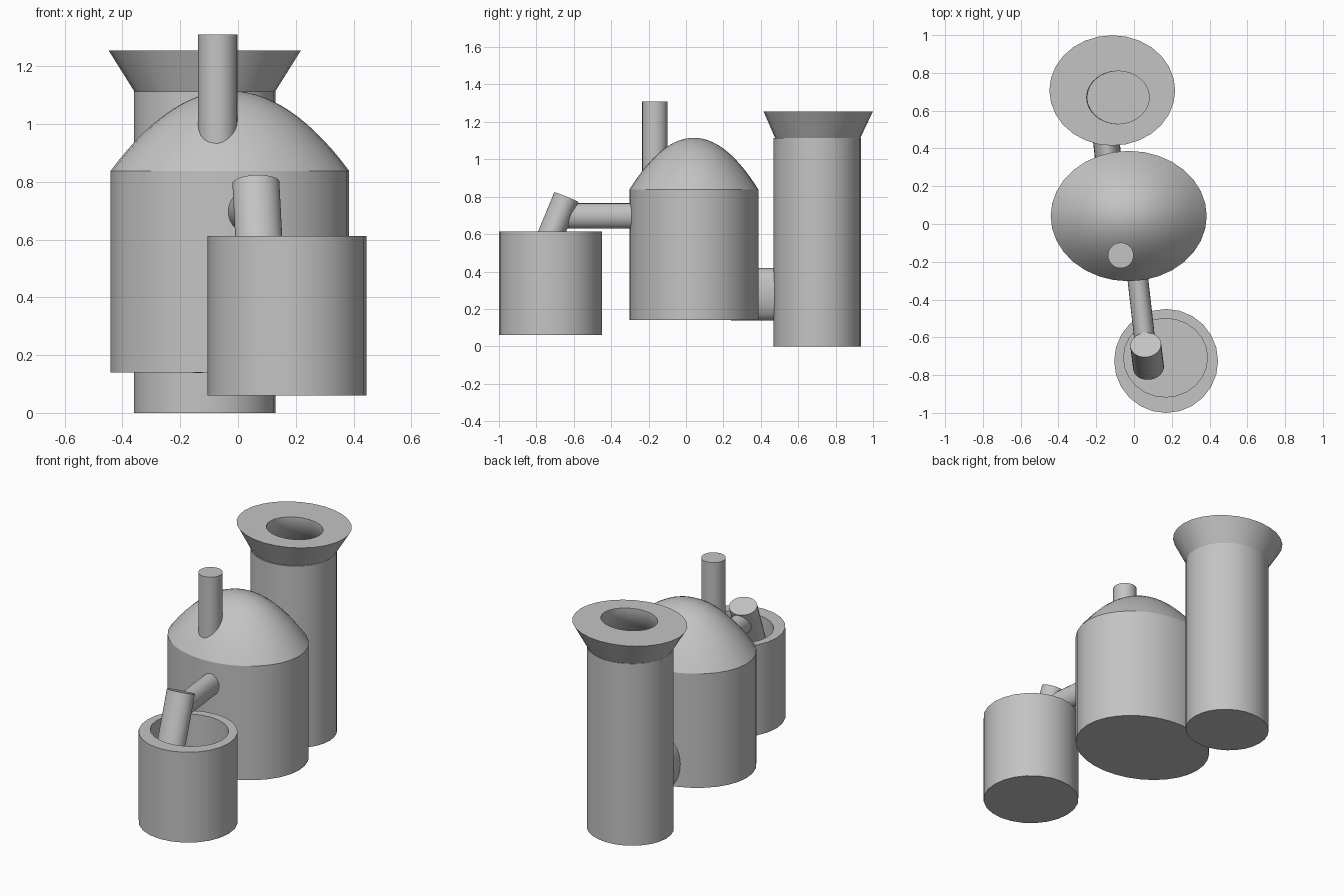
import bpy, bmesh, math
from mathutils import Vector

cube = bpy.data.objects.get("Cube")
if cube:
    bpy.data.objects.remove(cube, do_unlink=True)

grey = bpy.data.materials.new("plain_grey")
grey.use_nodes = True
colour = (0.55, 0.55, 0.55, 1)
grey.diffuse_color = colour
grey.node_tree.nodes["Principled BSDF"].inputs["Base Color"].default_value = colour


def finish(name, bm):
    bmesh.ops.recalc_face_normals(bm, faces=bm.faces)
    mesh = bpy.data.meshes.new(name)
    bm.to_mesh(mesh)
    bm.free()
    mesh.materials.append(grey)
    obj = bpy.data.objects.new(name, mesh)
    bpy.context.collection.objects.link(obj)
    bpy.ops.object.select_all(action='DESELECT')
    obj.select_set(True)
    bpy.context.view_layer.objects.active = obj
    bpy.ops.object.shade_smooth_by_angle(angle=math.radians(35))
    return obj


def loft(name, rings, sides=24):
    """Skin a stack of elliptical rings (x, y, z, radius x, radius y), capped at both ends."""
    bm = bmesh.new()
    loops = []
    for x, y, z, rx, ry in rings:
        angles = [2 * math.pi * i / sides for i in range(sides)]
        loops.append([bm.verts.new((x + rx * math.cos(a), y + ry * math.sin(a), z))
                      for a in angles])
    for low, high in zip(loops, loops[1:]):
        for i in range(sides):
            j = (i + 1) % sides
            bm.faces.new((low[i], low[j], high[j], high[i]))
    bm.faces.new(loops[0])
    bm.faces.new(loops[-1])
    return finish(name, bm)


def pipe(name, start, end, width, height, sides=24):
    """Straight elliptical pipe between two points."""
    start, end = Vector(start), Vector(end)
    axis = end - start
    bm = bmesh.new()
    bmesh.ops.create_cone(bm, cap_ends=True, segments=sides, radius1=1, radius2=1,
                          depth=axis.length)
    bmesh.ops.scale(bm, vec=(width, height, 1), verts=bm.verts)
    obj = finish(name, bm)
    obj.location = (start + end) / 2
    obj.rotation_euler = axis.to_track_quat('Z', 'Y').to_euler()
    return obj


# Oval boiler with a parabolic dome
bx, by, brx, bry = -0.028, 0.042, 0.413, 0.345
loft("boiler_body", [(bx, by, 0.14, brx, bry), (bx, by, 0.838, brx, bry)], 32)
steps = 14
dome = []
for i in range(steps + 1):
    t = max(1 - i / steps, 0.01)
    dome.append((bx, by, 0.838 + 0.277 * (1 - t * t), brx * t, bry * t))
loft("boiler_dome", dome, 32)

# Chimney rising from the dome
pipe("chimney", (-0.07, -0.166, 0.85), (-0.07, -0.166, 1.31), 0.068, 0.068)

# Tall tower with a flared, hollow collar
loft("tower", [(-0.115, 0.702, 0, 0.245, 0.233),
               (-0.115, 0.702, 1.113, 0.245, 0.233),
               (-0.083, 0.67, 1.113, 0.166, 0.14),
               (-0.081, 0.67, 0.6, 0.166, 0.14)], 28)
loft("collar", [(-0.083, 0.67, 1.11, 0.166, 0.14),
                (-0.115, 0.704, 1.11, 0.242, 0.226),
                (-0.115, 0.707, 1.255, 0.333, 0.292),
                (-0.085, 0.67, 1.255, 0.166, 0.14),
                (-0.083, 0.67, 1.11, 0.166, 0.14)], 28)
# Open the collar so that its hole runs on into the tower
collar = bpy.data.objects["collar"].data
bm = bmesh.new()
bm.from_mesh(collar)
bmesh.ops.delete(bm, geom=[f for f in bm.faces if len(f.verts) > 4], context='FACES_ONLY')
bmesh.ops.remove_doubles(bm, verts=bm.verts, dist=0.0001)
bmesh.ops.recalc_face_normals(bm, faces=bm.faces)
bm.to_mesh(collar)
bm.free()

# Open pot in front
loft("pot", [(0.17, -0.725, 0.06, 0.275, 0.275),
             (0.17, -0.725, 0.613, 0.275, 0.275),
             (0.167, -0.708, 0.613, 0.222, 0.208),
             (0.167, -0.708, 0.14, 0.222, 0.208)], 24)

# Outlet pipe and the slanted spout feeding the pot
pipe("outlet_pipe", (0.01, -0.2, 0.697), (0.06, -0.64, 0.697), 0.055, 0.068)
pipe("spout", (0.077, -0.76, 0.507), (0.062, -0.64, 0.797), 0.082, 0.07)

# Low connecting pipe between boiler and tower
pipe("connecting_pipe", (-0.125, 0.24, 0.278), (-0.16, 0.56, 0.278), 0.07, 0.14)
